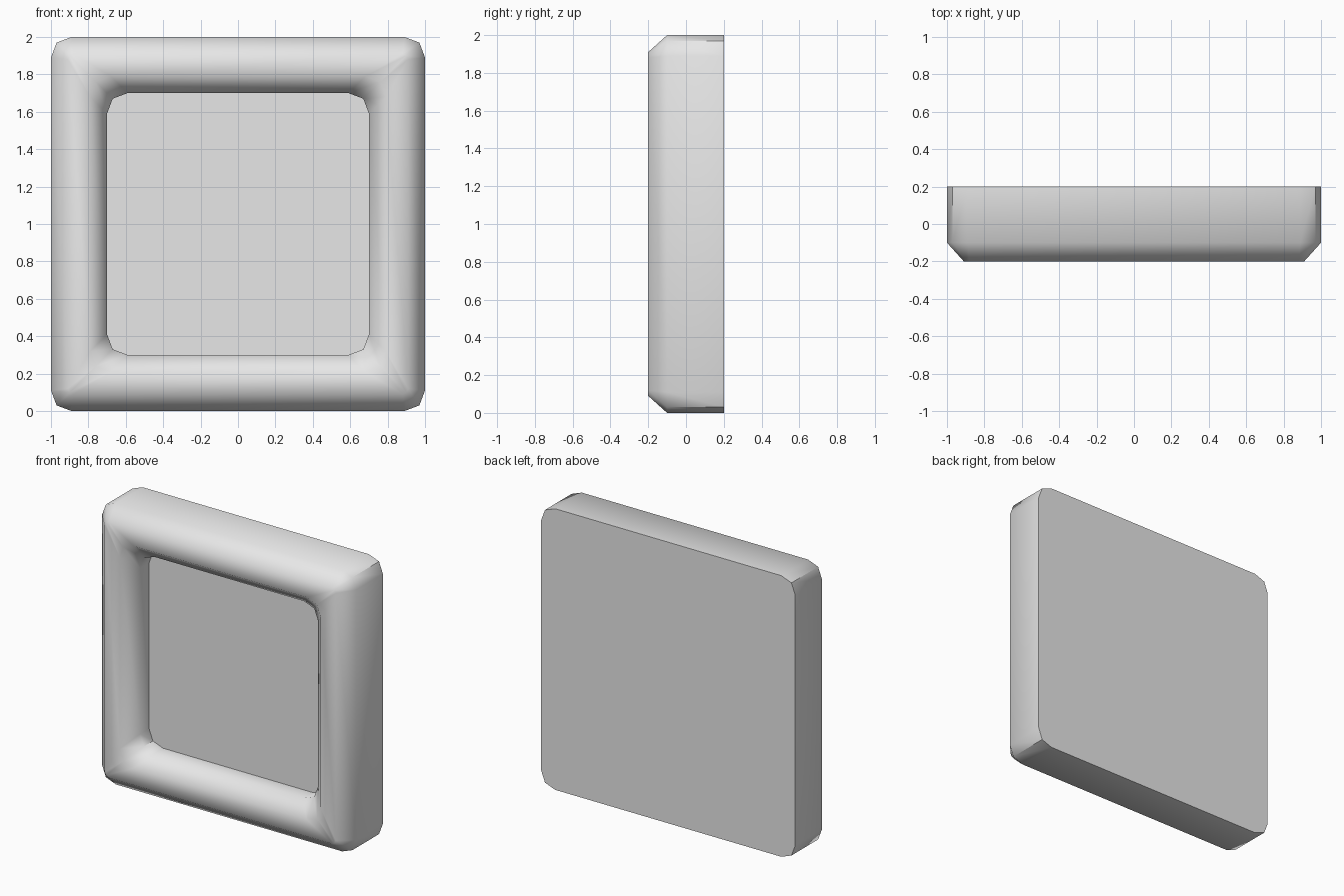
import bpy
import bmesh

cube = bpy.data.objects.get("Cube")
if cube:
    bpy.data.objects.remove(cube)

grey = bpy.data.materials.new("light grey")
grey.use_nodes = True
colour = (0.8, 0.8, 0.8, 1)
grey.diffuse_color = colour
grey.node_tree.nodes["Principled BSDF"].inputs["Base Color"].default_value = colour


def ring(bm, half, cut, dent, y):
    """Square loop with two-facet corners, centred at z = 1."""
    corner = [(half, half - cut), (half - dent, half - dent), (half - cut, half)]
    points = []
    for _ in range(4):
        points += corner
        corner = [(-v, u) for u, v in corner]
    return [bm.verts.new((u, y, 1 + v)) for u, v in points]


bm = bmesh.new()
# Cross-section of the frame, from the back edge round to the recess
rings = [
    ring(bm, 1.0, 0.11, 0.03, 0.2),
    ring(bm, 1.0, 0.11, 0.03, -0.1),
    ring(bm, 0.91, 0.03, 0.01, -0.2),
    ring(bm, 0.79, 0.11, 0.03, -0.2),
    ring(bm, 0.7, 0.11, 0.03, -0.1),
    ring(bm, 0.7, 0.11, 0.03, 0.0),
]
for a, b in zip(rings, rings[1:]):
    for i in range(12):
        j = (i + 1) % 12
        bm.faces.new((a[i], a[j], b[j], b[i]))
# Flat back and recessed panel
bm.faces.new(rings[0])
bm.faces.new(rings[-1])
bmesh.ops.recalc_face_normals(bm, faces=bm.faces)

for face in bm.faces:
    face.smooth = True
# Keep the back rim, the panel rim and the corner creases sharp
for loop in (rings[0], rings[-1]):
    for i in range(12):
        bm.edges.get((loop[i - 1], loop[i])).smooth = False
for a, b in ((rings[0], rings[1]), (rings[4], rings[5])):
    for i in range(1, 12, 3):
        bm.edges.get((a[i], b[i])).smooth = False

mesh = bpy.data.meshes.new("square_frame")
bm.to_mesh(mesh)
bm.free()
mesh.materials.append(grey)
frame = bpy.data.objects.new("square_frame", mesh)
bpy.context.collection.objects.link(frame)
